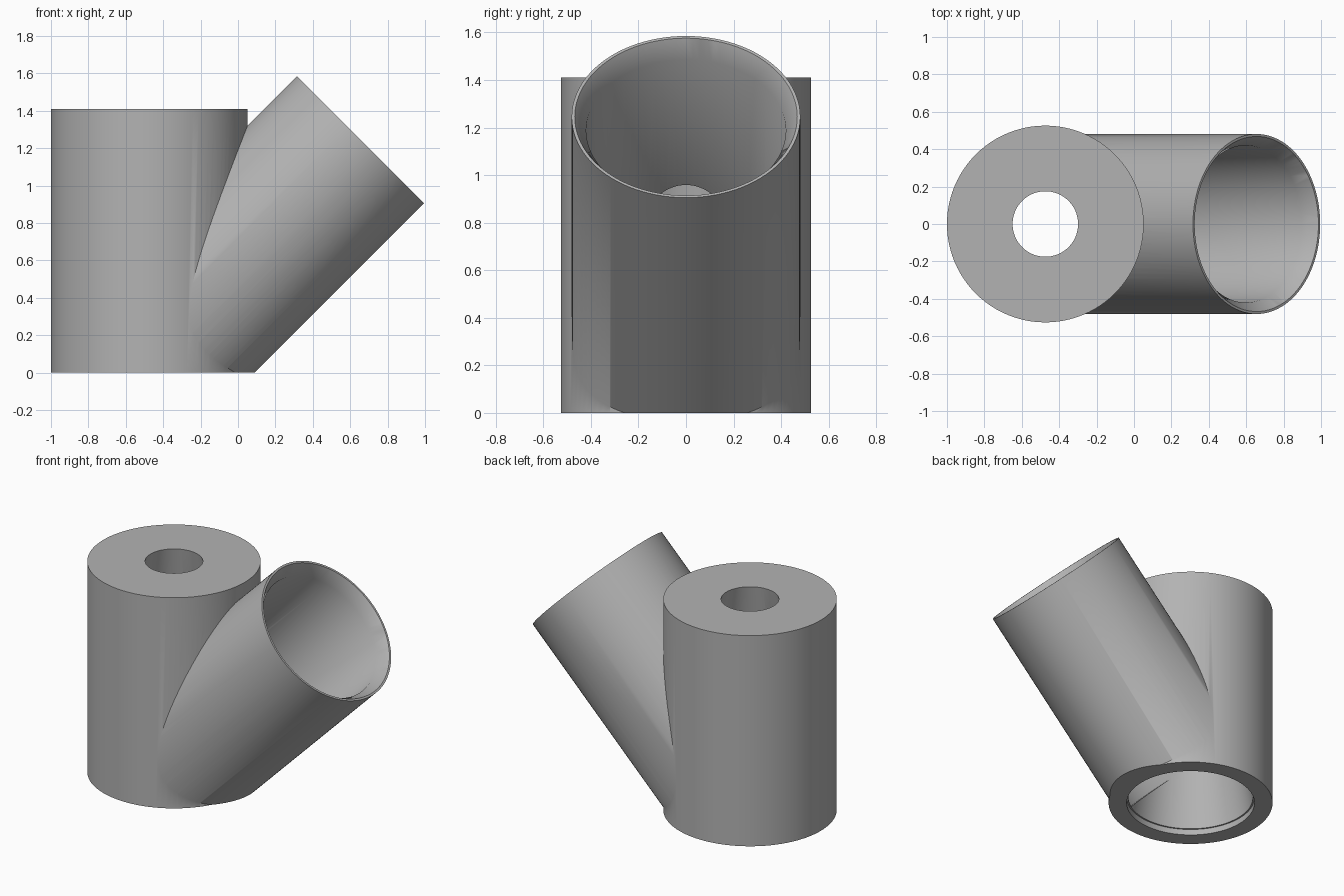
import bpy, bmesh, math
from mathutils import Matrix, Vector

if "Cube" in bpy.data.objects:
    bpy.data.objects.remove(bpy.data.objects["Cube"], do_unlink=True)

SEGMENTS = 96
BODY_X, BODY_R, BODY_H = -0.474, 0.526, 1.41
BRANCH_R, BRANCH_LEN = 0.481, 1.597

grey = bpy.data.materials.new("plain grey")
grey.use_nodes = True
colour = (0.45, 0.45, 0.45, 1)
grey.diffuse_color = colour
grey.node_tree.nodes["Principled BSDF"].inputs["Base Color"].default_value = colour


def lathe(name, profile, matrix, floor=None):
    """Closed solid turned from (radius, height) points, cut flat at floor."""
    bm = bmesh.new()
    rings = []
    for r, h in profile:
        rings.append([bm.verts.new((r * math.cos(a), r * math.sin(a), h))
                      for a in (math.tau * i / SEGMENTS for i in range(SEGMENTS))])
    for low, high in zip(rings, rings[1:]):
        for i in range(SEGMENTS):
            j = (i + 1) % SEGMENTS
            bm.faces.new((low[i], low[j], high[j], high[i]))
    bm.faces.new(rings[0][::-1])
    bm.faces.new(rings[-1])
    bm.transform(matrix)
    if floor is not None:
        cut = bmesh.ops.bisect_plane(
            bm, geom=bm.verts[:] + bm.edges[:] + bm.faces[:],
            plane_co=(0, 0, floor), plane_no=(0, 0, 1), clear_inner=True)
        edges = [e for e in cut["geom_cut"] if isinstance(e, bmesh.types.BMEdge)]
        bmesh.ops.holes_fill(bm, edges=edges, sides=0)
    bmesh.ops.recalc_face_normals(bm, faces=bm.faces)
    mesh = bpy.data.meshes.new(name)
    bm.to_mesh(mesh)
    bm.free()
    mesh.materials.append(grey)
    obj = bpy.data.objects.new(name, mesh)
    bpy.context.collection.objects.link(obj)
    return obj


def combine(target, tool, operation):
    """Apply a boolean and remove the tool object."""
    bpy.context.view_layer.objects.active = target
    mod = target.modifiers.new("combine", 'BOOLEAN')
    mod.operation, mod.solver, mod.object = operation, 'EXACT', tool
    tool.hide_render = True
    bpy.ops.object.modifier_apply(modifier=mod.name)
    bpy.data.objects.remove(tool, do_unlink=True)


upright = Matrix.Translation((BODY_X, 0, 0))
tilted = (Matrix.Translation((BODY_X, 0, 0.116))
          @ Matrix.Rotation(math.radians(45), 4, 'Y'))

# Outer shell: upright body joined to the slanted branch
fitting = lathe("y_pipe_fitting", [(BODY_R, 0), (BODY_R, BODY_H)], upright)
branch = lathe("branch", [(BRANCH_R, 0), (BRANCH_R, BRANCH_LEN)], tilted, floor=0)
combine(fitting, branch, 'UNION')

# Hollow: tapering body cavity and branch bore with a flared mouth
cavity = lathe("body_cavity", [(0.41, -0.1), (0.41, 0.04), (0.4, 0.04),
                               (0.175, BODY_H), (0.175, BODY_H + 0.1)], upright)
bore = lathe("branch_bore", [(0.42, 0.1), (0.42, BRANCH_LEN - 0.08),
                             (0.468, BRANCH_LEN), (0.468, BRANCH_LEN + 0.1)],
             tilted, floor=0.045)
combine(fitting, cavity, 'DIFFERENCE')
combine(fitting, bore, 'DIFFERENCE')

# Smooth round walls with crisp rims
bpy.ops.object.select_all(action='DESELECT')
fitting.select_set(True)
bpy.context.view_layer.objects.active = fitting
bpy.ops.object.shade_smooth_by_angle(angle=math.radians(35))
